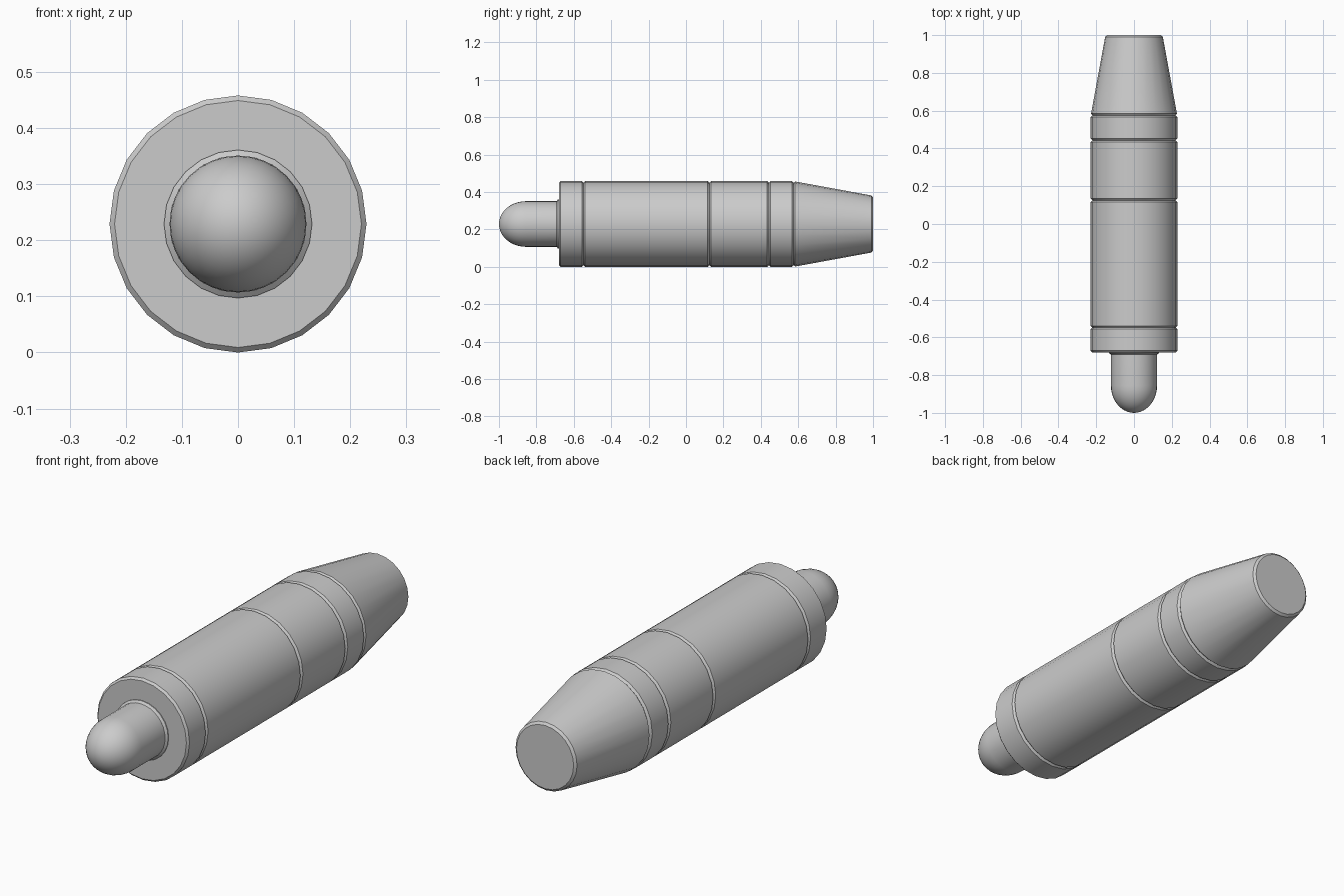
import bpy, bmesh, math

if "Cube" in bpy.data.objects:
    bpy.data.objects.remove(bpy.data.objects["Cube"])

R = 0.229        # barrel radius, also the axis height
BEVEL = 0.009    # chamfer that forms the grooves between sections


def lathe(name, profile, sides=24):
    """Revolve (y, radius) points round the long axis; radius 0 closes to a point."""
    bm = bmesh.new()
    rings = []
    for y, r in profile:
        if r < 1e-6:
            rings.append([bm.verts.new((0, y, R))])
        else:
            rings.append([bm.verts.new((r * math.sin(2 * math.pi * i / sides), y,
                                        R + r * math.cos(2 * math.pi * i / sides)))
                          for i in range(sides)])
    for a, b in zip(rings, rings[1:]):
        for i in range(sides):
            j = (i + 1) % sides
            quad = [a[i % len(a)], a[j % len(a)], b[j % len(b)], b[i % len(b)]]
            bm.faces.new(list(dict.fromkeys(quad)))
    for ring in (rings[0], rings[-1]):
        if len(ring) > 1:
            bm.faces.new(ring)
    bmesh.ops.recalc_face_normals(bm, faces=bm.faces[:])
    mesh = bpy.data.meshes.new(name)
    bm.to_mesh(mesh)
    bm.free()
    obj = bpy.data.objects.new(name, mesh)
    bpy.context.collection.objects.link(obj)
    bpy.ops.object.select_all(action='DESELECT')
    obj.select_set(True)
    bpy.context.view_layer.objects.active = obj
    bpy.ops.object.shade_smooth_by_angle(angle=math.radians(30))
    return obj


def section(name, y0, y1, r0=R, r1=R):
    """Chamfered cylinder or cone section of the barrel."""
    slope = (r1 - r0) / (y1 - y0)
    return lathe(name, [(y0, r0 - BEVEL), (y0 + BEVEL, r0 + slope * BEVEL),
                        (y1 - BEVEL, r1 - slope * BEVEL), (y1, r1 - BEVEL)])


# Barrel sections from front to back
section("front_band", -0.68, -0.548)
section("main_barrel", -0.548, 0.125)
section("rear_barrel", 0.125, 0.443)
section("rear_band", 0.443, 0.575)
section("tapered_end", 0.575, 1.0, R, 0.151)

# Collar round the base of the tip
lathe("tip_collar", [(-0.692, 0.122), (-0.684, 0.132), (-0.67, 0.132)])

# Rounded tip: cylinder with a domed end
DOME, TIP_R = 0.145, 0.122
dome = [(-1 + DOME * (1 - math.cos(t)), TIP_R * math.sin(t))
        for t in (math.pi / 2 * k / 10 for k in range(11))]
lathe("rounded_tip", dome + [(-0.67, TIP_R)], 32)
